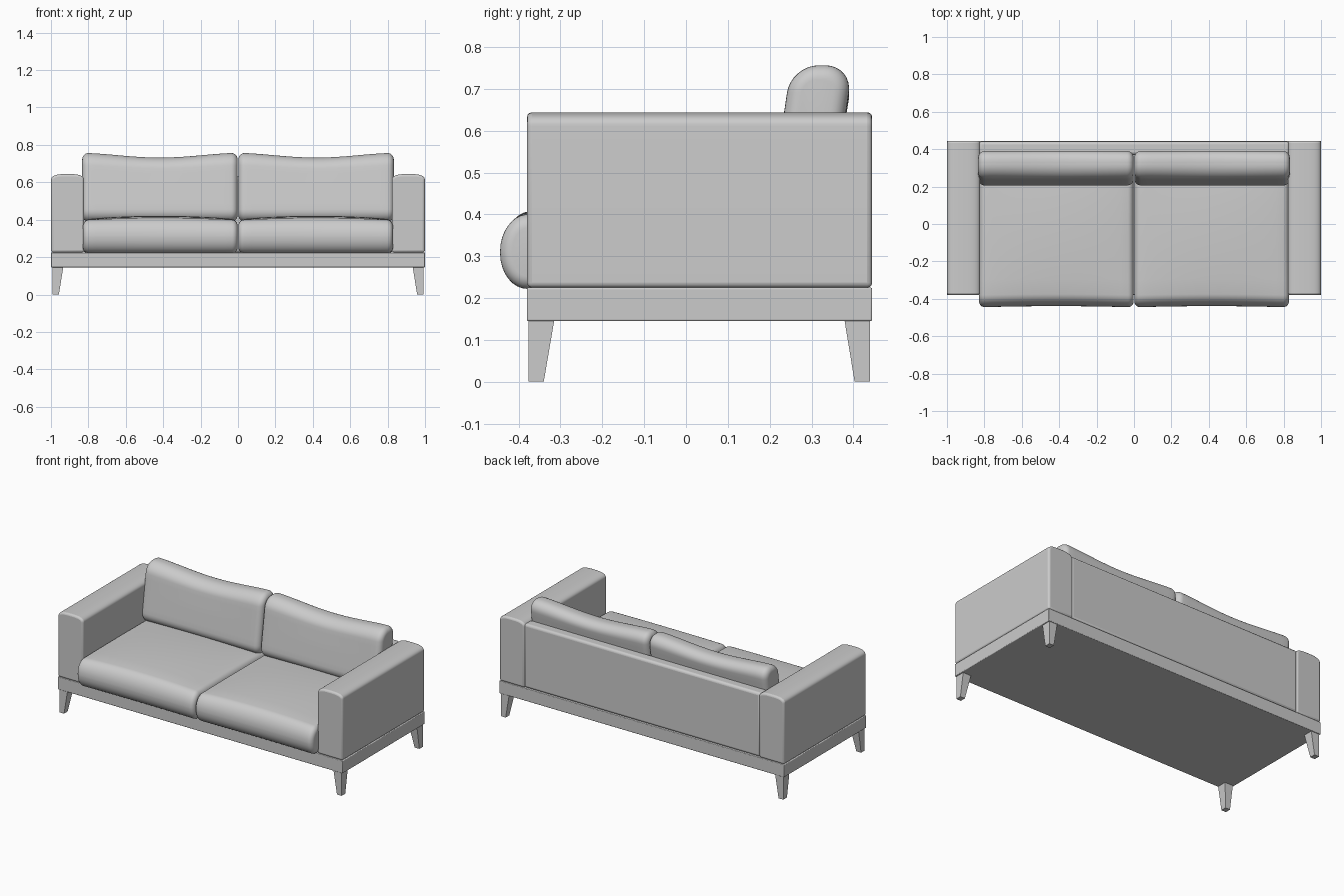
import bpy, bmesh
from math import sin, cos, pi, sqrt

if "Cube" in bpy.data.objects:
    bpy.data.objects.remove(bpy.data.objects["Cube"])


def finish(name, bm, bevel=0, segments=3):
    bmesh.ops.recalc_face_normals(bm, faces=bm.faces)
    me = bpy.data.meshes.new(name)
    bm.to_mesh(me)
    bm.free()
    ob = bpy.data.objects.new(name, me)
    bpy.context.collection.objects.link(ob)
    if bevel:
        mod = ob.modifiers.new("bevel", 'BEVEL')
        mod.width = bevel
        mod.segments = segments
        mod.limit_method = 'ANGLE'
        mod.angle_limit = 0.7
    bpy.ops.object.select_all(action='DESELECT')
    ob.select_set(True)
    bpy.context.view_layer.objects.active = ob
    bpy.ops.object.shade_smooth_by_angle(angle=0.6)
    return ob


def loft(bm, rings):
    rows = [[bm.verts.new(p) for p in r] for r in rings]
    n = len(rows[0])
    for a, b in zip(rows, rows[1:]):
        for i in range(n):
            j = (i + 1) % n
            bm.faces.new((a[i], a[j], b[j], b[i]))
    bm.faces.new(rows[0])
    bm.faces.new(rows[-1])


def box(name, x, y, z, bevel):
    bm = bmesh.new()
    loft(bm, [[(x[0], y[0], h), (x[1], y[0], h), (x[1], y[1], h), (x[0], y[1], h)] for h in z])
    return finish(name, bm, bevel)


def rounded_rect(hy, hz, ry, rz, arc=8, straight=8):
    """Outline with elliptical corners and subdivided straight sides."""
    pts = []
    for k, (sy, sz) in enumerate([(1, 1), (-1, 1), (-1, -1), (1, -1)]):
        for i in range(arc + 1):
            a = (k + i / arc) * pi / 2
            pts.append((sy * (hy - ry) + ry * cos(a), sz * (hz - rz) + rz * sin(a)))
    out, n = [], arc + 1
    for k in range(4):
        out += pts[k * n:(k + 1) * n]
        p, q = pts[(k + 1) * n - 1], pts[((k + 1) * n) % len(pts)]
        for i in range(1, straight):
            t = i / straight
            out.append((p[0] + (q[0] - p[0]) * t, p[1] + (q[1] - p[1]) * t))
    return out


def cushion(name, side, x, y, z, ry, rz, r_end, shape):
    """Rounded cushion running along x; shape(u, v, w) gives (dy, dz)."""
    hy, hz = (y[1] - y[0]) / 2, (z[1] - z[0]) / 2
    ends = [r_end * (1 - cos(i * pi / 12)) for i in range(7)]
    span = x[1] - x[0]
    mids = [r_end + (span - 2 * r_end) * i / 20 for i in range(1, 20)]
    rings = []
    for d in ends + mids + [span - e for e in reversed(ends)]:
        m = min(d, span - d, r_end) / r_end
        e = r_end * (1 - sqrt(max(0, 1 - (1 - m) ** 2)))
        ring = []
        for py, pz in rounded_rect(hy - e, hz - e, ry - e, rz - e):
            dy, dz = shape(d / span, py / hy, pz / hz)
            ring.append((side * (x[0] + d), y[0] + hy + py + dy, z[0] + hz + pz + dz))
        rings.append(ring)
    bm = bmesh.new()
    loft(bm, rings)
    return finish(name, bm)


def seat_shape(u, v, w):
    crown = 0.024 * (max(0, sin(pi * u)) * max(0, cos(v * pi / 2))) ** 0.6
    front = 0.006 * sin(pi * u) * max(0, -v)
    return front, crown * max(0, w)


def back_shape(u, v, w):
    dip = -0.025 * max(0, sin(pi * u)) ** 1.7 * max(0, w)
    return 0.027 * w, dip


# Base frame and back panel
box("base_frame", (-1, 1), (-0.38, 0.445), (0.145, 0.225), 0.004)
box("back_panel", (-0.83, 0.83), (0.37, 0.441), (0.225, 0.63), 0.015)

for side, label in ((-1, "left"), (1, "right")):
    # Arm with a softly domed top
    cx, hw = 0.911, 0.0885
    prof = [(cx - hw, 0.225)]
    for i in range(25):
        a = pi - pi * i / 24
        c, s = cos(a), sin(a)
        sx = (1 if c > 0 else -1) * abs(c) ** 0.65
        prof.append((cx + hw * sx, 0.61 + 0.034 * abs(s) ** 0.8))
    prof.append((cx + hw, 0.225))
    bm = bmesh.new()
    loft(bm, [[(side * px, py, pz) for px, pz in prof] for py in (-0.38, 0.445)])
    finish("arm_" + label, bm, 0.012)

    # Seat and back cushions
    cushion("seat_cushion_" + label, side, (0.002, 0.828), (-0.445, 0.34), (0.222, 0.397),
            0.065, 0.085, 0.03, seat_shape)
    cushion("back_cushion_" + label, side, (0.002, 0.833), (0.224, 0.372), (0.39, 0.757),
            0.066, 0.066, 0.035, back_shape)

    # Tapered corner legs
    for end, yo, yt, yb in (("front", -0.376, -0.315, -0.34), ("back", 0.44, 0.379, 0.403)):
        bm = bmesh.new()
        rings = []
        for h, xi, yi in ((0, 0.958, yb), (0.146, 0.934, yt)):
            xo = side * 0.991
            rings.append([(xo, yo, h), (side * xi, yo, h), (side * xi, yi, h), (xo, yi, h)])
        loft(bm, rings)
        finish(end + "_leg_" + label, bm)
